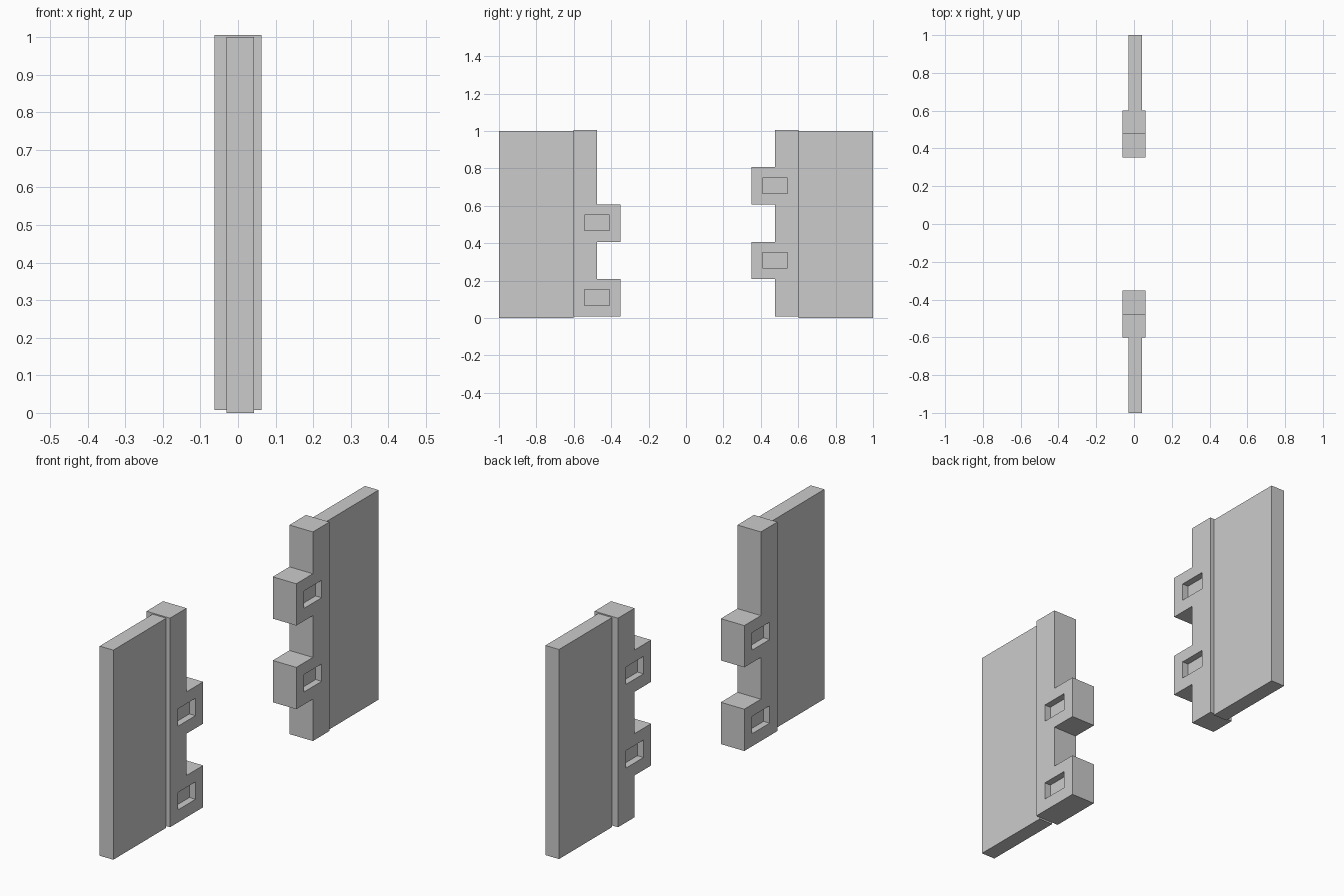
import bpy, bmesh

if "Cube" in bpy.data.objects:
    bpy.data.objects.remove(bpy.data.objects["Cube"])

BASE, PITCH = 0.008, 0.1995          # bottom of the hinge strip, knuckle height
HALF = 0.062                         # half thickness of the hinge strip
SEAM, EDGE, TIP = 0.601, 0.476, 0.351  # distances from the centre along y
POCKET = 0.032                       # pocket depth on each face


def box(name, x, y, z):
    bpy.ops.mesh.primitive_cube_add(
        size=1, location=[(a + b) / 2 for a, b in (x, y, z)])
    ob = bpy.context.object
    ob.name = name
    ob.scale = [abs(b - a) for a, b in (x, y, z)]
    bpy.ops.object.transform_apply(location=True, rotation=False, scale=True)
    return ob


def extrude_profile(name, points):
    """Extrude a closed (y, z) outline across the strip thickness."""
    bm = bmesh.new()
    face = bm.faces.new([bm.verts.new((-HALF, y, z)) for y, z in points])
    new = bmesh.ops.extrude_face_region(bm, geom=[face])["geom"]
    bmesh.ops.translate(bm, vec=(2 * HALF, 0, 0),
                        verts=[v for v in new if isinstance(v, bmesh.types.BMVert)])
    bmesh.ops.recalc_face_normals(bm, faces=bm.faces)
    me = bpy.data.meshes.new(name)
    bm.to_mesh(me)
    bm.free()
    ob = bpy.data.objects.new(name, me)
    bpy.context.collection.objects.link(ob)
    return ob


def leaf(side, sign, slots):
    # flat panel, slightly off centre in thickness
    box(side + "_panel", (-0.03, 0.042), (sign * SEAM, sign * 1.0), (0, 1))

    # hinge strip with protruding knuckles in the given slots
    pts = [(sign * SEAM, BASE)]
    for i in range(5):
        y = sign * (TIP if i in slots else EDGE)
        pts += [(y, BASE + i * PITCH), (y, BASE + (i + 1) * PITCH)]
    pts.append((sign * SEAM, BASE + 5 * PITCH))
    strip = extrude_profile(side + "_hinge_strip", pts)

    # rectangular screw pockets on both faces of each knuckle
    for i in slots:
        z = BASE + i * PITCH
        for face in (-1, 1):
            cutter = box("pocket_cutter", (face * (HALF - POCKET), face * (HALF + 0.05)),
                         (sign * 0.409, sign * 0.542), (z + 0.06, z + 0.143))
            cutter.hide_render = True
            mod = strip.modifiers.new("pocket", 'BOOLEAN')
            mod.operation, mod.solver, mod.object = 'DIFFERENCE', 'EXACT', cutter
            bpy.context.view_layer.objects.active = strip
            bpy.ops.object.modifier_apply(modifier=mod.name)
            bpy.data.objects.remove(cutter)


leaf("front", -1, (0, 2))
leaf("back", 1, (1, 3))
